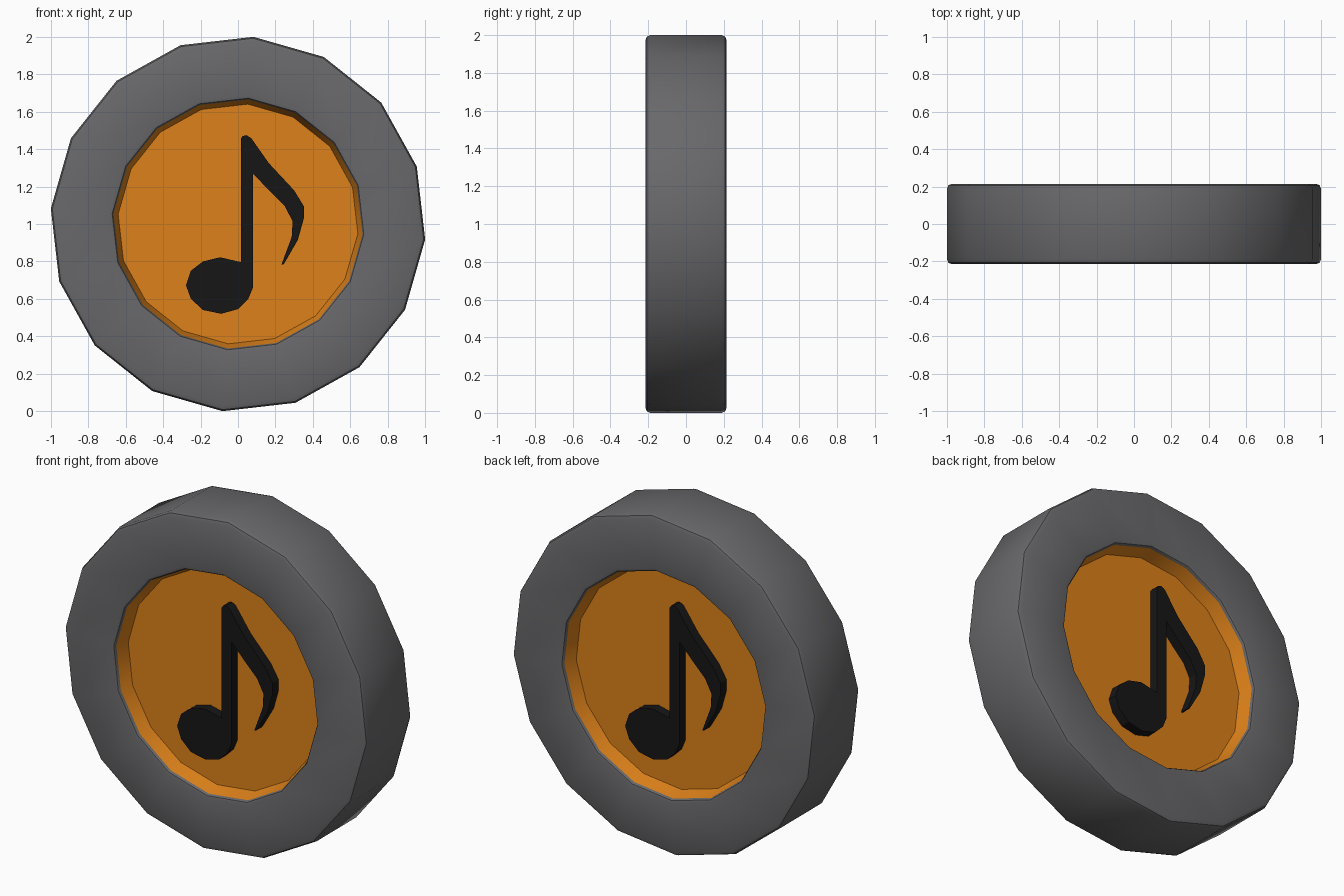
import bpy, bmesh, math

if "Cube" in bpy.data.objects:
    bpy.data.objects.remove(bpy.data.objects["Cube"])

SIDES = 16
START = math.radians(85.3)
CENTRE_Z = 1.0


def material(name, rgb):
    m = bpy.data.materials.new(name)
    m.diffuse_color = (*rgb, 1)
    m.use_nodes = True
    m.node_tree.nodes["Principled BSDF"].inputs["Base Color"].default_value = m.diffuse_color
    return m


def finish(bm, name, mat, angle):
    bmesh.ops.recalc_face_normals(bm, faces=bm.faces)
    mesh = bpy.data.meshes.new(name)
    bm.to_mesh(mesh)
    bm.free()
    mesh.materials.append(mat)
    ob = bpy.data.objects.new(name, mesh)
    bpy.context.collection.objects.link(ob)
    bpy.ops.object.select_all(action='DESELECT')
    bpy.context.view_layer.objects.active = ob
    ob.select_set(True)
    bpy.ops.object.shade_smooth_by_angle(angle=math.radians(angle))
    return ob


def lathe(name, profile, mat, closed):
    """Turn (radius, y) points around the y axis; open profiles get end caps."""
    bm = bmesh.new()
    rings = []
    for r, y in profile:
        rings.append([bm.verts.new((r * math.cos(START + 2 * math.pi * i / SIDES), y,
                                    CENTRE_Z + r * math.sin(START + 2 * math.pi * i / SIDES)))
                      for i in range(SIDES)])
    pairs = list(zip(rings, rings[1:]))
    if closed:
        pairs.append((rings[-1], rings[0]))
    else:
        bm.faces.new(rings[0])
        bm.faces.new(rings[-1])
    for a, b in pairs:
        for i in range(SIDES):
            j = (i + 1) % SIDES
            bm.faces.new((a[i], a[j], b[j], b[i]))
    return finish(bm, name, mat, 40)


grey = material("rim_grey", (0.14, 0.14, 0.147))
orange = material("face_orange", (0.72, 0.22, 0.01))
black = material("note_black", (0.008, 0.008, 0.008))

# Thick outer rim with softened edges
R, H = 1.004, 0.215
half = [(0.668, -0.200), (0.675, -0.211), (0.690, -H),
        (R - 0.028, -H), (R - 0.008, -H + 0.008), (R, -H + 0.028)]
lathe("rim", half + [(r, -y) for r, y in reversed(half)], grey, True)

# Recessed face on both sides, with slightly tapered walls
cup = [(0.643, -0.12), (0.669, -0.200)]
for name, s in (("front_face", 1), ("back_face", -1)):
    bm_profile = [(r, y * s) for r, y in cup]
    ob = lathe(name, bm_profile, orange, False)
    # remove the cap over the mouth of the recess
    bm = bmesh.new()
    bm.from_mesh(ob.data)
    mouth = [f for f in bm.faces if abs(f.calc_center_median().y) > 0.19]
    bmesh.ops.delete(bm, geom=mouth, context='FACES_ONLY')
    bmesh.ops.reverse_faces(bm, faces=bm.faces)
    bm.to_mesh(ob.data)
    bm.free()

# Raised eighth note, repeated on the back by a half turn
outline = [(0.015, 1.455), (0.025, 1.47), (0.045, 1.475), (0.07, 1.46), (0.165, 1.325),
           (0.30, 1.18), (0.352, 1.095), (0.352, 1.03), (0.32, 0.915), (0.245, 0.785),
           (0.232, 0.782), (0.287, 0.93), (0.292, 1.015), (0.25, 1.095), (0.17, 1.175),
           (0.08, 1.27), (0.08, 0.66), (0.055, 0.60), (0.0, 0.545), (-0.09, 0.52),
           (-0.187, 0.54), (-0.252, 0.60), (-0.278, 0.672), (-0.252, 0.75),
           (-0.187, 0.80), (-0.095, 0.822), (-0.01, 0.802), (0.015, 0.797)]
for name, s in (("front_note", 1), ("back_note", -1)):
    bm = bmesh.new()
    face = bm.faces.new([bm.verts.new((x * s, -0.11 * s, z)) for x, z in outline])
    ext = bmesh.ops.extrude_face_region(bm, geom=[face])
    moved = [v for v in ext["geom"] if isinstance(v, bmesh.types.BMVert)]
    bmesh.ops.translate(bm, verts=moved, vec=(0, -0.067 * s, 0))
    finish(bm, name, black, 30)
